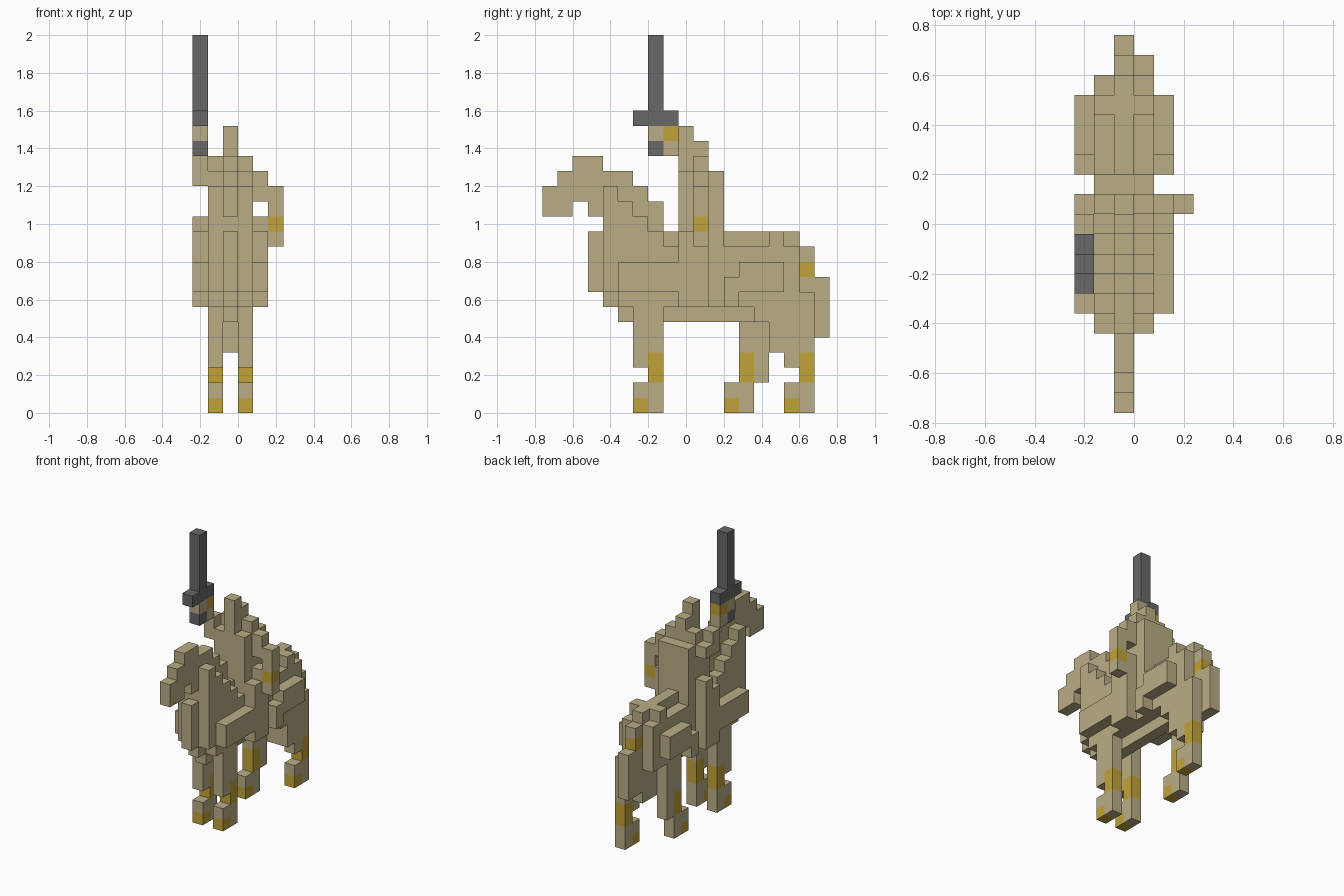
import bpy
import bmesh
from mathutils import Vector

cube = bpy.data.objects.get("Cube")
if cube:
    bpy.data.objects.remove(cube, do_unlink=True)

UNIT = 0.08
ORIGIN = Vector((-0.24, -0.76, 0))


def make_material(name, color):
    mat = bpy.data.materials.new(name)
    mat.use_nodes = True
    mat.diffuse_color = color
    mat.node_tree.nodes["Principled BSDF"].inputs["Base Color"].default_value = color
    return mat


TAN, GOLD, DARK = "tan", "gold", "dark grey"
COLORS = [TAN, GOLD, DARK]
materials = [
    make_material(TAN, (0.49, 0.42, 0.24, 1)),
    make_material(GOLD, (0.53, 0.37, 0.04, 1)),
    make_material(DARK, (0.14, 0.14, 0.14, 1)),
]

# Columns across the model, from its right (-x) to its left (+x)
OUT_R, RIGHT, MID, LEFT, OUT_L, ARM_L = range(6)
CORE = (RIGHT, MID, LEFT)
SIDES = (RIGHT, LEFT)
FLANKS = (OUT_R, OUT_L)

# Every cell maps to its part and color; the first claim on a cell wins
cells = {}


def block(part, columns, y, z, color=TAN):
    for i in columns:
        for j in range(*y):
            for k in range(*z):
                cells.setdefault((i, j, k), (part, color))


# Front legs with gold hooves and knees
for column, name in ((RIGHT, "right_front_leg"), (LEFT, "left_front_leg")):
    leg = (column,)
    block(name, leg, y=(6, 7), z=(0, 1), color=GOLD)
    block(name, leg, y=(6, 8), z=(0, 2))
    block(name, leg, y=(7, 8), z=(2, 4), color=GOLD)
    block(name, leg, y=(6, 8), z=(3, 7))

# Right hind leg, stepping forward
name, leg = "right_hind_leg", (RIGHT,)
block(name, leg, y=(12, 13), z=(0, 1), color=GOLD)
block(name, leg, y=(12, 14), z=(0, 2))
block(name, leg, y=(13, 14), z=(2, 4), color=GOLD)
block(name, leg, y=(13, 15), z=(2, 7))

# Left hind leg, stretched back
name, leg = "left_hind_leg", (LEFT,)
block(name, leg, y=(16, 17), z=(0, 1), color=GOLD)
block(name, leg, y=(16, 18), z=(0, 2))
block(name, leg, y=(17, 18), z=(2, 4), color=GOLD)
block(name, leg, y=(16, 18), z=(3, 8))
block(name, leg, y=(15, 16), z=(4, 7))
block(name, leg, y=(14, 15), z=(6, 7))

# Tail
block("tail", (MID,), y=(17, 18), z=(9, 10), color=GOLD)
block("tail", (MID,), y=(17, 18), z=(10, 11))
block("tail", (MID,), y=(17, 19), z=(5, 9))

# Horse body, chest and rump
block("chest", (MID,), y=(3, 4), z=(8, 12))
block("chest", (MID,), y=(4, 5), z=(7, 12))
block("body", (MID,), y=(5, 17), z=(6, 12))
block("body", SIDES, y=(5, 17), z=(7, 11))
block("rump", (MID,), y=(15, 17), z=(4, 6))
block("rump", SIDES, y=(15, 16), z=(11, 12))
block("shoulder", FLANKS, y=(5, 9), z=(8, 10))
block("haunch", FLANKS, y=(12, 13), z=(7, 9))
block("haunch", FLANKS, y=(13, 16), z=(8, 10))

# Neck, stepping in towards the head
block("neck", SIDES, y=(4, 8), z=(8, 12))
for step in range(3):
    block("neck", SIDES, y=(4, 7 - step), z=(12 + step, 13 + step))
block("neck", (MID,), y=(4, 8), z=(12, 13))
block("neck", (MID,), y=(3, 8), z=(13, 14))
block("neck", (MID,), y=(3, 7), z=(14, 15))

# Horse head
block("horse_head", (MID,), y=(0, 2), z=(13, 15))
block("horse_head", (MID,), y=(2, 3), z=(14, 15))
block("horse_head", (MID,), y=(1, 6), z=(15, 16))
block("horse_head", (MID,), y=(2, 4), z=(16, 17))

# Rider
block("rider_torso", CORE, y=(9, 11), z=(11, 16))
block("rider_torso", CORE, y=(10, 11), z=(16, 17))
block("rider_cape", CORE, y=(11, 12), z=(9, 16))
block("rider_head", (MID,), y=(9, 10), z=(16, 19))
block("rider_head", (MID,), y=(10, 11), z=(17, 18))
block("rider_legs", FLANKS, y=(9, 11), z=(7, 12))
block("rider_legs", FLANKS, y=(10, 11), z=(12, 13))

# Lowered left arm
block("left_arm", (OUT_L,), y=(10, 11), z=(14, 16))
block("left_arm", (ARM_L,), y=(10, 11), z=(12, 13), color=GOLD)
block("left_arm", (ARM_L,), y=(10, 11), z=(11, 15))

# Raised right arm
block("right_arm", (OUT_R,), y=(10, 11), z=(15, 16))
block("right_arm", (OUT_R,), y=(9, 10), z=(15, 17))
block("right_arm", (OUT_R,), y=(8, 9), z=(18, 19), color=GOLD)
block("right_arm", (OUT_R,), y=(8, 9), z=(17, 18))
block("right_hand", (OUT_R,), y=(7, 8), z=(18, 19))

# Sword
block("sword", (OUT_R,), y=(7, 8), z=(17, 18), color=DARK)
block("sword", (OUT_R,), y=(6, 9), z=(19, 20), color=DARK)
block("sword", (OUT_R,), y=(7, 8), z=(20, 25), color=DARK)


def add_open_faces(bm, cell, color):
    """Add only the sides of a cell that no other cell covers."""
    centre = Vector(cell) + Vector((0.5, 0.5, 0.5))
    for axis in range(3):
        for sign in (-1, 1):
            neighbour = list(cell)
            neighbour[axis] += sign
            if tuple(neighbour) in cells:
                continue
            normal, u, v = Vector(), Vector(), Vector()
            normal[axis] = sign / 2
            u[(axis + 1) % 3] = 0.5
            v[(axis + 2) % 3] = sign / 2
            mid = centre + normal
            corners = (mid - u - v, mid + u - v, mid + u + v, mid - u + v)
            face = bm.faces.new([bm.verts.new(ORIGIN + c * UNIT) for c in corners])
            face.material_index = COLORS.index(color)


# Build one flat-shaded mesh for each part
for part in dict.fromkeys(p for p, _ in cells.values()):
    bm = bmesh.new()
    for cell, (owner, color) in cells.items():
        if owner == part:
            add_open_faces(bm, cell, color)
    bmesh.ops.remove_doubles(bm, verts=bm.verts, dist=UNIT / 100)
    bmesh.ops.dissolve_limit(bm, angle_limit=0.01, verts=bm.verts,
                             edges=bm.edges, delimit={'MATERIAL'})
    mesh = bpy.data.meshes.new(part)
    for mat in materials:
        mesh.materials.append(mat)
    bm.to_mesh(mesh)
    bm.free()
    bpy.context.collection.objects.link(bpy.data.objects.new(part, mesh))
